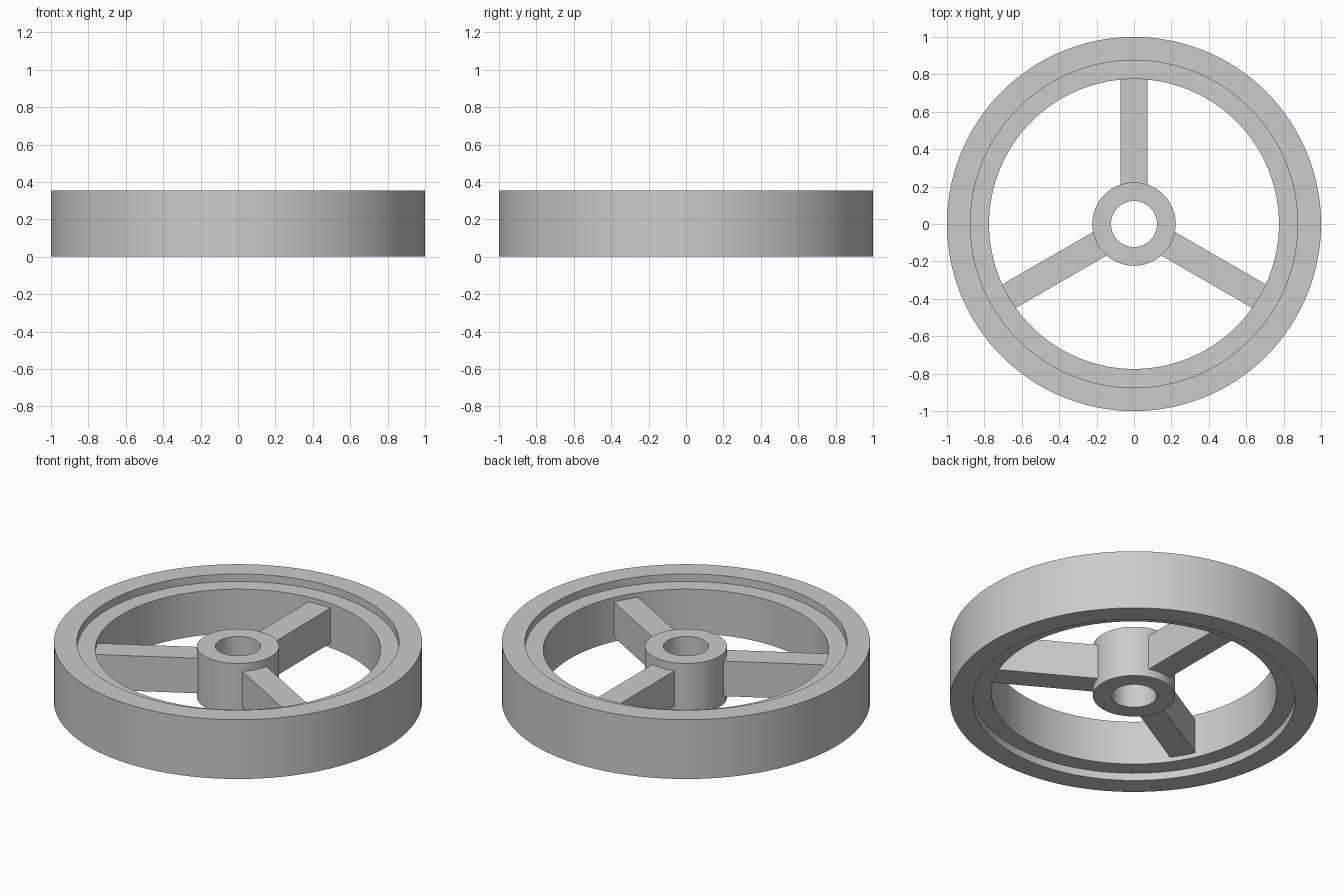
import bpy
import bmesh
from math import cos, sin, pi, radians
from mathutils import Matrix

cube = bpy.data.objects.get("Cube")
if cube:
    bpy.data.objects.remove(cube, do_unlink=True)

SEGMENTS = 128
HEIGHT = 0.355
MID = HEIGHT / 2

# Single grey material
GREY = (0.6, 0.6, 0.6, 1)
grey = bpy.data.materials.new("grey metal")
grey.use_nodes = True
grey.diffuse_color = GREY
grey.node_tree.nodes["Principled BSDF"].inputs["Base Color"].default_value = GREY


def add_object(name, bm):
    bmesh.ops.recalc_face_normals(bm, faces=bm.faces)
    mesh = bpy.data.meshes.new(name)
    bm.to_mesh(mesh)
    bm.free()
    mesh.materials.append(grey)
    obj = bpy.data.objects.new(name, mesh)
    bpy.context.collection.objects.link(obj)
    return obj


def lathe(name, profile):
    """Revolve a closed (radius, z) profile around the z axis."""
    bm = bmesh.new()
    rings = []
    for i in range(SEGMENTS):
        a = 2 * pi * i / SEGMENTS
        rings.append([bm.verts.new((r * cos(a), r * sin(a), z)) for r, z in profile])
    n = len(profile)
    for i in range(SEGMENTS):
        here, after = rings[i], rings[(i + 1) % SEGMENTS]
        for j in range(n):
            k = (j + 1) % n
            bm.faces.new((here[j], after[j], after[k], here[k]))
    obj = add_object(name, bm)
    bpy.ops.object.select_all(action="DESELECT")
    obj.select_set(True)
    bpy.context.view_layer.objects.active = obj
    bpy.ops.object.shade_smooth_by_angle(angle=radians(30))
    return obj


# Rim with a shallow step on its inner edge, above and below
outer, lip, inner, step = 1.0, 0.875, 0.775, 0.045
upper = [(outer, HEIGHT), (lip, HEIGHT), (lip, HEIGHT - step), (inner, HEIGHT - step)]
lower = [(r, HEIGHT - z) for r, z in reversed(upper)]
lathe("rim", upper + lower)

# Hub with a through bore
hub_r, bore_r, inset = 0.223, 0.123, 0.025
lathe("hub", [(hub_r, inset), (hub_r, HEIGHT - inset),
              (bore_r, HEIGHT - inset), (bore_r, inset)])

# Three spokes, each running from inside the hub wall into the rim
start, end, width, depth = 0.18, 0.82, 0.145, 0.21
for name, angle in (("back_spoke", 90), ("right_spoke", 210), ("left_spoke", 330)):
    bm = bmesh.new()
    bmesh.ops.create_cube(bm, size=1, matrix=(
        Matrix.Rotation(radians(angle), 4, "Z")
        @ Matrix.Translation(((start + end) / 2, 0, MID))
        @ Matrix.Diagonal((end - start, width, depth, 1))))
    add_object(name, bm)
